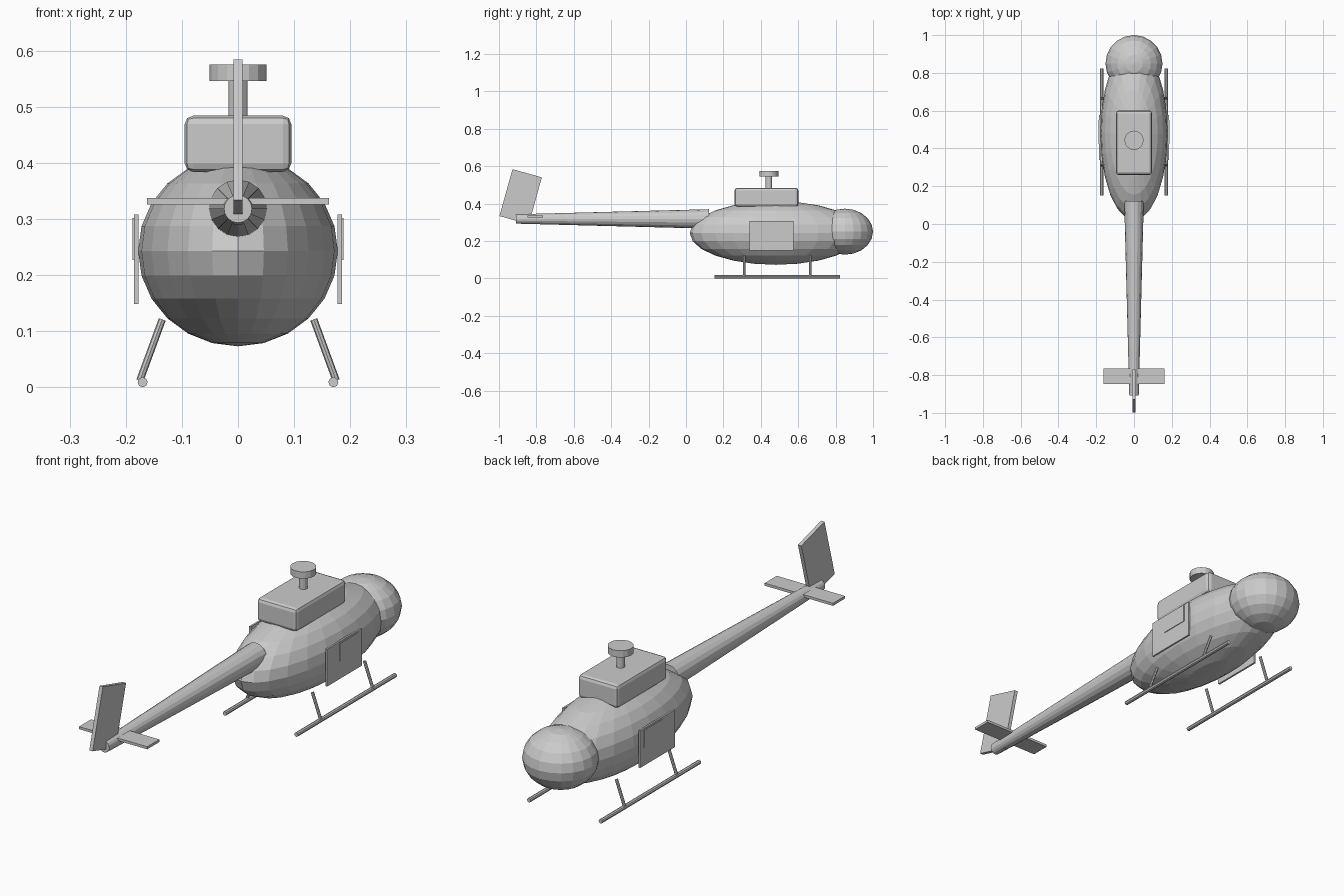
import bpy, bmesh
from math import radians
from mathutils import Matrix, Vector

if "Cube" in bpy.data.objects:
    bpy.data.objects.remove(bpy.data.objects["Cube"])


def make(name, bm, bevel=0, segments=2):
    me = bpy.data.meshes.new(name)
    bmesh.ops.recalc_face_normals(bm, faces=bm.faces)
    bm.to_mesh(me)
    bm.free()
    ob = bpy.data.objects.new(name, me)
    bpy.context.collection.objects.link(ob)
    if bevel:
        mod = ob.modifiers.new("bevel", 'BEVEL')
        mod.width = bevel
        mod.segments = segments
    return ob


def ellipsoid(name, centre, radii, segs, rings):
    bm = bmesh.new()
    m = Matrix.Translation(centre) @ Matrix.Diagonal((*radii, 1))
    bmesh.ops.create_uvsphere(bm, u_segments=segs, v_segments=rings, radius=1, matrix=m)
    return make(name, bm)


def box(name, centre, size, tilt=0, bevel=0):
    bm = bmesh.new()
    m = (Matrix.Translation(centre) @ Matrix.Rotation(radians(tilt), 4, 'X')
         @ Matrix.Diagonal((*size, 1)))
    bmesh.ops.create_cube(bm, size=1, matrix=m)
    return make(name, bm, bevel)


def tube(name, a, b, r1, r2, segs):
    a, b = Vector(a), Vector(b)
    rot = (b - a).to_track_quat('Z', 'Y').to_matrix().to_4x4()
    bm = bmesh.new()
    bmesh.ops.create_cone(bm, cap_ends=True, segments=segs, radius1=r1, radius2=r2,
                          depth=(b - a).length, matrix=Matrix.Translation((a + b) / 2) @ rot)
    return make(name, bm)


# Fuselage and cockpit bubble
ellipsoid("fuselage", (0, 0.48, 0.243), (0.178, 0.46, 0.17), 24, 12)
ellipsoid("cockpit_bubble", (0, 0.849, 0.25), (0.151, 0.151, 0.123), 20, 10)

# Engine housing, rotor mast and hub
box("engine_housing", (0, 0.43, 0.434), (0.19, 0.342, 0.1), bevel=0.015)
tube("rotor_mast", (0, 0.443, 0.46), (0, 0.443, 0.56), 0.017, 0.017, 12)
tube("rotor_hub", (0, 0.443, 0.546), (0, 0.443, 0.575), 0.051, 0.051, 16)

# Tail boom and fins
tube("tail_boom", (0, 0.122, 0.318), (0, -0.908, 0.318), 0.052, 0.025, 16)
box("vertical_fin", (0, -0.884, 0.437), (0.016, 0.163, 0.26), tilt=-15.5)
box("tailplane", (0, -0.806, 0.3315), (0.324, 0.082, 0.011))

# Doors, windows and landing skids on both sides
for side, s in (("left", -1), ("right", 1)):
    box(f"{side}_door", (s * 0.181, 0.458, 0.228), (0.008, 0.236, 0.16))
    box(f"{side}_window", (s * 0.185, 0.487, 0.264), (0.006, 0.125, 0.075))
    tube(f"{side}_skid", (s * 0.17, 0.152, 0.009), (s * 0.17, 0.823, 0.009), 0.009, 0.009, 8)
    for end, y in (("rear", 0.312), ("front", 0.665)):
        tube(f"{side}_{end}_strut", (s * 0.175, y, 0.012), (s * 0.135, y, 0.121), 0.0065, 0.0065, 8)
